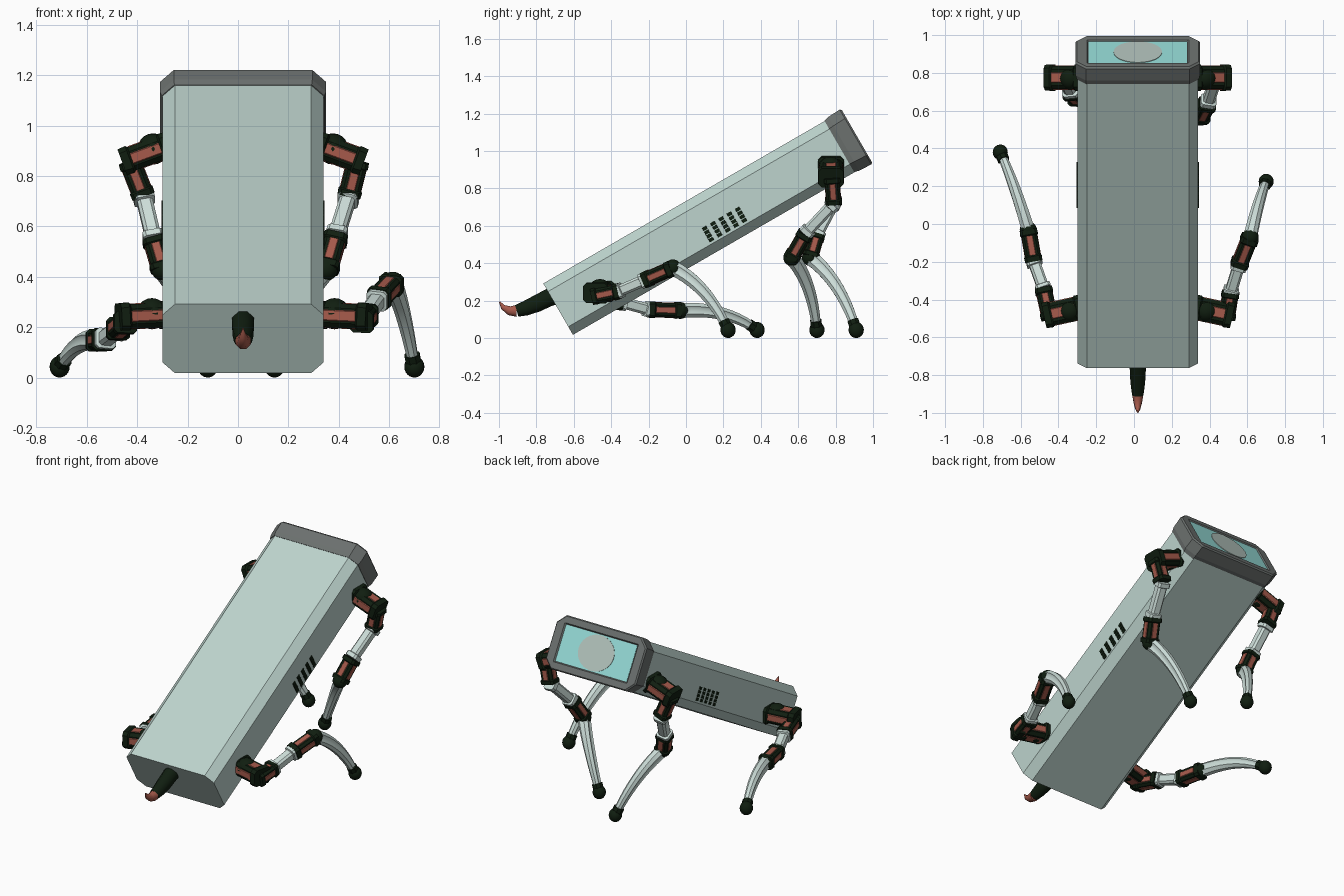
import bpy, bmesh, math
from mathutils import Vector as V

if "Cube" in bpy.data.objects:
    bpy.data.objects.remove(bpy.data.objects["Cube"])

def mat(name, r, g, b):
    m = bpy.data.materials.new(name)
    lin = [((c / 255 + 0.055) / 1.055) ** 2.4 if c > 10 else c / 255 / 12.92 for c in (r, g, b)]
    m.diffuse_color = (*lin, 1)
    m.use_nodes = True
    m.node_tree.nodes["Principled BSDF"].inputs["Base Color"].default_value = m.diffuse_color
    return m

SHELL = mat("pale_shell", 189, 211, 205)
LIMB = mat("light_limb", 205, 222, 217)
FRAME = mat("grey_frame", 108, 113, 111)
DARK = mat("dark_joint", 16, 30, 16)
RED = mat("rust_red", 166, 90, 75)
SCREEN = mat("cyan_screen", 150, 220, 216)
DISC = mat("pale_disc", 178, 195, 188)

CX = 0.02                                   # body centre line
C, S = math.cos(math.radians(30)), 0.5      # body pitch


def P(x, u, v):
    """Body coordinates (across, along, up) to world."""
    return V((x, u * C - v * S, u * S + v * C))


def finish(name, bm, material, smooth=False):
    me = bpy.data.meshes.new(name)
    bm.to_mesh(me)
    bm.free()
    me.materials.append(material)
    o = bpy.data.objects.new(name, me)
    bpy.context.collection.objects.link(o)
    if smooth:
        bpy.ops.object.select_all(action='DESELECT')
        o.select_set(True)
        bpy.context.view_layer.objects.active = o
        bpy.ops.object.shade_smooth_by_angle(angle=math.radians(smooth))
    return o


def tube(name, path, sizes, material, smooth=False, direction=None, panel=0):
    """Loft of chamfered rectangles (width, height, chamfer) along a path."""
    bm = bmesh.new()
    rings = []
    n = len(path)
    for i, (p, (w, h, c)) in enumerate(zip(path, sizes)):
        d = V(direction) if direction else path[min(i + 1, n - 1)] - path[max(i - 1, 0)]
        d = d.normalized()
        ref = V((0, 1, 0)) if abs(d.x) > 0.8 else V((1, 0, 0))
        side = (ref - d * ref.dot(d)).normalized()
        up = side.cross(d)
        a, b = w / 2, h / 2
        quad = [(a, b - c), (a - c, b), (c - a, b), (-a, b - c),
                (-a, c - b), (c - a, -b), (a - c, -b), (a, c - b)]
        rings.append([bm.verts.new(p + side * x + up * y) for x, y in quad])
    flanks = {3: [], 7: []}
    for r, q in zip(rings, rings[1:]):
        for j in range(8):
            k = (j + 1) % 8
            f = bm.faces.new((r[j], r[k], q[k], q[j]))
            if j in flanks:
                flanks[j].append(f)
    bm.faces.new(rings[0])
    bm.faces.new(rings[-1])
    bmesh.ops.recalc_face_normals(bm, faces=bm.faces)
    if panel:
        for faces in flanks.values():
            bmesh.ops.inset_region(bm, faces=faces, thickness=panel, depth=-0.004)
    return finish(name, bm, material, smooth)


def bar(name, a, b, w, h, material, c=0.004):
    return tube(name, [a, b], [(w, h, c)] * 2, material)


def ball(name, p, r, material, stretch=(1, 1, 1)):
    bm = bmesh.new()
    bmesh.ops.create_uvsphere(bm, u_segments=20, v_segments=12, radius=r)
    bmesh.ops.scale(bm, vec=stretch, verts=bm.verts)
    bmesh.ops.translate(bm, vec=p, verts=bm.verts)
    return finish(name, bm, material, 60)


def joint(name, a, b, w, h):
    """Dark motor housing with flared ends and rust strips on its four sides."""
    ts = (0, 0.16, 0.2, 0.8, 0.84, 1)
    path = [a.lerp(b, t) for t in ts]
    sizes = [(w * k, h * k, w * 0.15) for k in (1.08, 1.12, 0.97, 0.97, 1.12, 1.08)]
    tube(name, path, sizes, DARK)
    p, q = a.lerp(b, 0.2), a.lerp(b, 0.8)
    bar(name + "_strip_a", p, q, w * 0.45, h * 1.03, RED)
    bar(name + "_strip_b", p, q, w * 1.03, h * 0.45, RED)


# Body shell
VM = 0.4755
tube("body_shell", [P(CX, -0.515, VM), P(CX, 1.24, VM)], [(0.64, 0.317, 0.05)] * 2, SHELL)

# Head frame with recessed front
head = [(1.222, 0.645, 0.318, 0.05), (1.25, 0.66, 0.332, 0.055), (1.322, 0.66, 0.338, 0.055),
        (1.331, 0.645, 0.324, 0.052), (1.331, 0.54, 0.245, 0.004), (1.322, 0.525, 0.232, 0.004)]
tube("head_frame", [P(CX, h[0], VM + 0.002) for h in head], [h[1:] for h in head], FRAME,
     direction=P(0, 1, 0))
bar("screen", P(CX, 1.318, VM + 0.002), P(CX, 1.325, VM + 0.002), 0.522, 0.23, SCREEN, 0.001)

# Pale disc on the screen
bm = bmesh.new()
ring = [bm.verts.new(P(CX + 0.128 * math.cos(t), 1.325, VM + 0.002 + 0.111 * math.sin(t)))
        for t in [i * math.tau / 40 for i in range(40)]]
face = bm.faces.new(ring)
ext = bmesh.ops.extrude_face_region(bm, geom=[face])
bmesh.ops.translate(bm, vec=P(0, 0.003, 0),
                    verts=[g for g in ext["geom"] if isinstance(g, bmesh.types.BMVert)])
bmesh.ops.recalc_face_normals(bm, faces=bm.faces)
finish("screen_disc", bm, DISC)

# Side vents, each slit split into short slots
for s in (-1, 1):
    x = CX + s * 0.32
    for i in range(5):
        for k in range(4):
            u, v = 0.38 + 0.051 * i, 0.379 + 0.023 * k
            bar("vent_slot", P(x, u, v), P(x, u, v + 0.019), 0.008, 0.026, DARK, 0.001)

# Tail with rust tip
tail = [(-0.64, 0.25, 0.10), (-0.735, 0.215, 0.094), (-0.80, 0.183, 0.09), (-0.86, 0.158, 0.078),
        (-0.905, 0.145, 0.064), (-0.945, 0.146, 0.048), (-0.978, 0.165, 0.028), (-0.998, 0.194, 0.006)]


def tail_part(name, pts, material):
    tube(name, [V((CX, y, z)) for y, z, _ in pts],
         [(r * 0.92, r, r * 0.28) for _, _, r in pts], material, 50)


tail_part("tail", tail[:5], DARK)
tail_part("tail_tip", tail[4:], RED)

# Legs: hip inner, hip outer, shoulder pivot, thigh start, knee start, knee end, foot
legs = {
    "front_right": [(0.31, 0.775, 0.925), (0.50, 0.775, 0.855), (0.475, 0.78, 0.86), (0.44, 0.79, 0.72),
                    (0.39, 0.64, 0.56), (0.352, 0.565, 0.43), (0.145, 0.70, 0.043)],
    "front_left": [(-0.27, 0.775, 0.925), (-0.46, 0.775, 0.855), (-0.43, 0.78, 0.86), (-0.375, 0.79, 0.72),
                   (-0.335, 0.70, 0.55), (-0.30, 0.665, 0.43), (-0.12, 0.91, 0.043)],
    "rear_right": [(0.31, -0.44, 0.25), (0.52, -0.485, 0.24), (0.49, -0.50, 0.22), (0.512, -0.36, 0.25),
                   (0.555, -0.22, 0.31), (0.615, -0.07, 0.375), (0.70, 0.225, 0.043)],
    "rear_left": [(-0.27, -0.44, 0.25), (-0.475, -0.485, 0.24), (-0.445, -0.50, 0.22), (-0.48, -0.34, 0.19),
                  (-0.53, -0.20, 0.152), (-0.56, -0.03, 0.147), (-0.708, 0.38, 0.043)],
}
for leg, pts in legs.items():
    h0, h1, piv, thigh, k0, k1, foot = [V(p) for p in pts]
    joint(leg + "_hip", h0, h1, 0.125, 0.10)
    # Round motor cover beside the body
    mid = h0.lerp(h1, 0.35)
    bm = bmesh.new()
    bmesh.ops.create_uvsphere(bm, u_segments=16, v_segments=10, radius=0.062)
    bmesh.ops.translate(bm, vec=mid + P(0, 0, 0.008), verts=bm.verts)
    finish(leg + "_hip_cover", bm, DARK, 60)
    joint(leg + "_upper_motor", piv, thigh, 0.085, 0.08)
    # Thigh bar with collars
    ts = (0, 0.12, 0.14, 0.86, 0.88, 1)
    ws = (0.082, 0.082, 0.062, 0.062, 0.082, 0.082)
    tube(leg + "_thigh", [thigh.lerp(k0, t) for t in ts], [(w, w, 0.012) for w in ws], LIMB)
    joint(leg + "_knee", k0, k1, 0.085, 0.08)
    ball(leg + "_knee_pivot", k1, 0.045, DARK)
    # Bowed shin with recessed flanks
    bow = V((0, 0.02, 0.035))
    path, sizes = [], []
    for i in range(11):
        t = i / 10
        path.append(k1.lerp(foot, t) + bow * 4 * t * (1 - t))
        w = 0.045 + 0.036 * (1 - t) ** 0.8
        sizes.append((w * 0.86, w, w * 0.24))
    tube(leg + "_shin", path, sizes, LIMB, 35, panel=0.006)
    ball(leg + "_foot", foot, 0.043, DARK, (0.93, 0.95, 1))
    d = (path[-2] - foot).normalized()
    bar(leg + "_foot_collar", foot + d * 0.02, foot + d * 0.055, 0.06, 0.06, DARK, 0.017)
